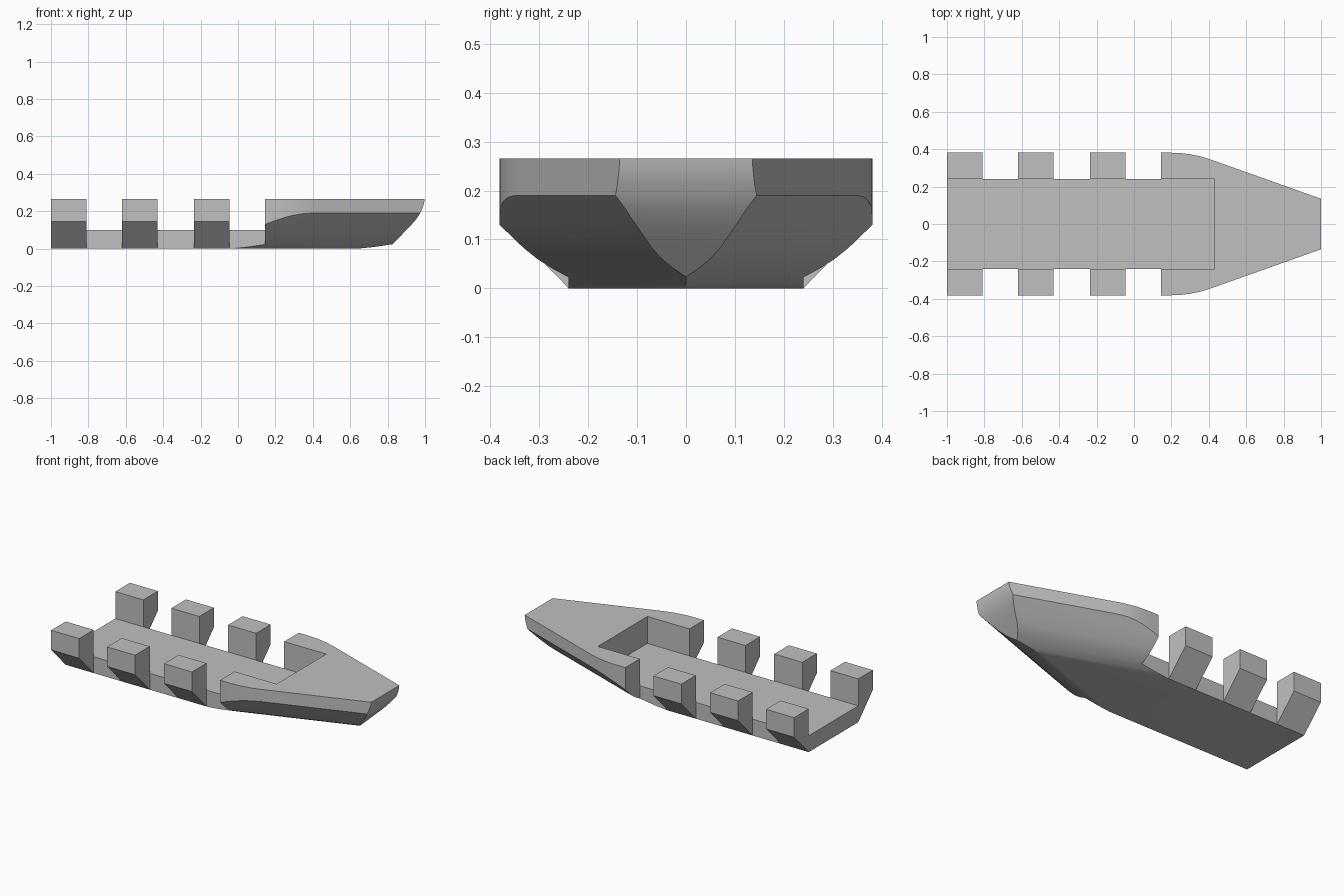
import bpy, bmesh
from mathutils import Vector

if "Cube" in bpy.data.objects:
    bpy.data.objects.remove(bpy.data.objects["Cube"])

grey = bpy.data.materials.new("plain grey")
grey.use_nodes = True
COLOUR = (0.53, 0.53, 0.53, 1)
grey.diffuse_color = COLOUR
grey.node_tree.nodes["Principled BSDF"].inputs["Base Color"].default_value = COLOUR

DECK_Z, TOP_Z = 0.1, 0.265
DECK_Y, SIDE_Y = 0.24, 0.381
STEP_X, POCKET_X = 0.145, 0.43


def make_object(name, polygons):
    """Weld a list of 3D polygons into one object."""
    bm = bmesh.new()
    for poly in polygons:
        bm.faces.new([bm.verts.new(p) for p in poly])
    bmesh.ops.remove_doubles(bm, verts=bm.verts, dist=1e-5)
    bmesh.ops.recalc_face_normals(bm, faces=bm.faces)
    mesh = bpy.data.meshes.new(name)
    bm.to_mesh(mesh)
    bm.free()
    mesh.materials.append(grey)
    obj = bpy.data.objects.new(name, mesh)
    bpy.context.collection.objects.link(obj)
    return obj


def prism(name, profile, offset):
    """Extrude a 3D polygon along an offset vector."""
    a = [Vector(p) for p in profile]
    b = [p + Vector(offset) for p in a]
    sides = [(a[i - 1], a[i], b[i], b[i - 1]) for i in range(len(a))]
    return make_object(name, [a, b] + sides)


def at_height(points, z):
    return [(x, y, z) for x, y in points]


def wall(path, low, high):
    return [at_height((p, q), low) + at_height((q, p), high)
            for p, q in zip(path, path[1:])]


def mirror(points):
    return [(x, -y) for x, y in reversed(points)]


# Hull block: low deck at the back, raised bow with a rectangular notch
shoulder = [(STEP_X, SIDE_Y), (0.2, SIDE_Y), (0.25, 0.379), (0.3, 0.373),
            (0.35, 0.363), (0.4, 0.348), (0.44, 0.334), (1, 0.135)]
bow = shoulder + mirror(shoulder)
deck_side = [(-1, DECK_Y), (STEP_X, DECK_Y)]
notch = [(STEP_X, DECK_Y), (POCKET_X, DECK_Y)]
notch += mirror(notch)
polys = [at_height(deck_side + bow + mirror(deck_side), 0),
         at_height(bow + notch[::-1], TOP_Z),
         at_height(deck_side[:1] + notch + mirror(deck_side)[1:], DECK_Z)]
polys += wall(bow, 0, TOP_Z) + wall(notch, DECK_Z, TOP_Z) + wall(deck_side, 0, DECK_Z)
polys += wall(mirror(deck_side), 0, DECK_Z) + wall([(-1, -DECK_Y), (-1, DECK_Y)], 0, DECK_Z)
for s in (1, -1):
    inner, outer = s * DECK_Y, s * SIDE_Y
    polys.append([(STEP_X, inner, 0), (STEP_X, inner, DECK_Z), (STEP_X, inner, TOP_Z),
                  (STEP_X, outer, TOP_Z), (STEP_X, outer, 0)])
hull = make_object("hull", polys)

# Bilge cutters: one curved section swept parallel to each side of the bow
along = Vector((0.56, -0.199, 0)).normalized()
across = Vector((-along.y, along.x, 0))
reach = across.dot(Vector((1, 0.135, 0)))
section = [(-0.1, 0.19), (0, 0.19), (0.055, 0.129), (0.1, 0.083), (0.127, 0.06),
           (0.155, 0.041), (0.186, 0.023), (0.22, 0.008), (0.25, -0.001),
           (0.25, -0.1), (-0.1, -0.1)]
cutters = []
for s in (1, -1):
    flip = Vector((1, s, 1))
    loop = [(across * (reach - d) - along * 0.6 + Vector((0, 0, z))) * flip
            for d, z in section]
    cutters.append(prism("bilge_cutter", loop, along * flip * 2.2))

# Stem cutter: raked, rounded front end
stem = [(0.79, -0.015), (0.83, 0.027), (0.925, 0.125), (0.955, 0.16), (0.972, 0.186),
        (0.986, 0.215), (0.995, 0.243), (1.001, 0.28), (1.2, 0.28), (1.2, -0.015)]
cutters.append(prism("stem_cutter", [(x, -0.5, z) for x, z in stem], (0, 1, 0)))

bpy.context.view_layer.objects.active = hull
for cutter in cutters:
    cut = hull.modifiers.new("cut", "BOOLEAN")
    cut.operation, cut.solver, cut.object = "DIFFERENCE", "EXACT", cutter
    bpy.ops.object.modifier_apply(modifier=cut.name)
    bpy.data.objects.remove(cutter)

for obj in bpy.context.selected_objects:
    obj.select_set(False)
hull.select_set(True)
bpy.ops.object.shade_smooth_by_angle(angle=0.45)

# Side posts: slanted underside, in three pairs
for i, x in enumerate((-1, -0.62, -0.235)):
    for s, side in ((1, "back"), (-1, "front")):
        outline = [(DECK_Y, 0), (SIDE_Y, 0.145), (SIDE_Y, TOP_Z), (DECK_Y, TOP_Z)]
        prism(f"{side}_post_{i + 1}", [(x, s * y, z) for y, z in outline], (0.19, 0, 0))
